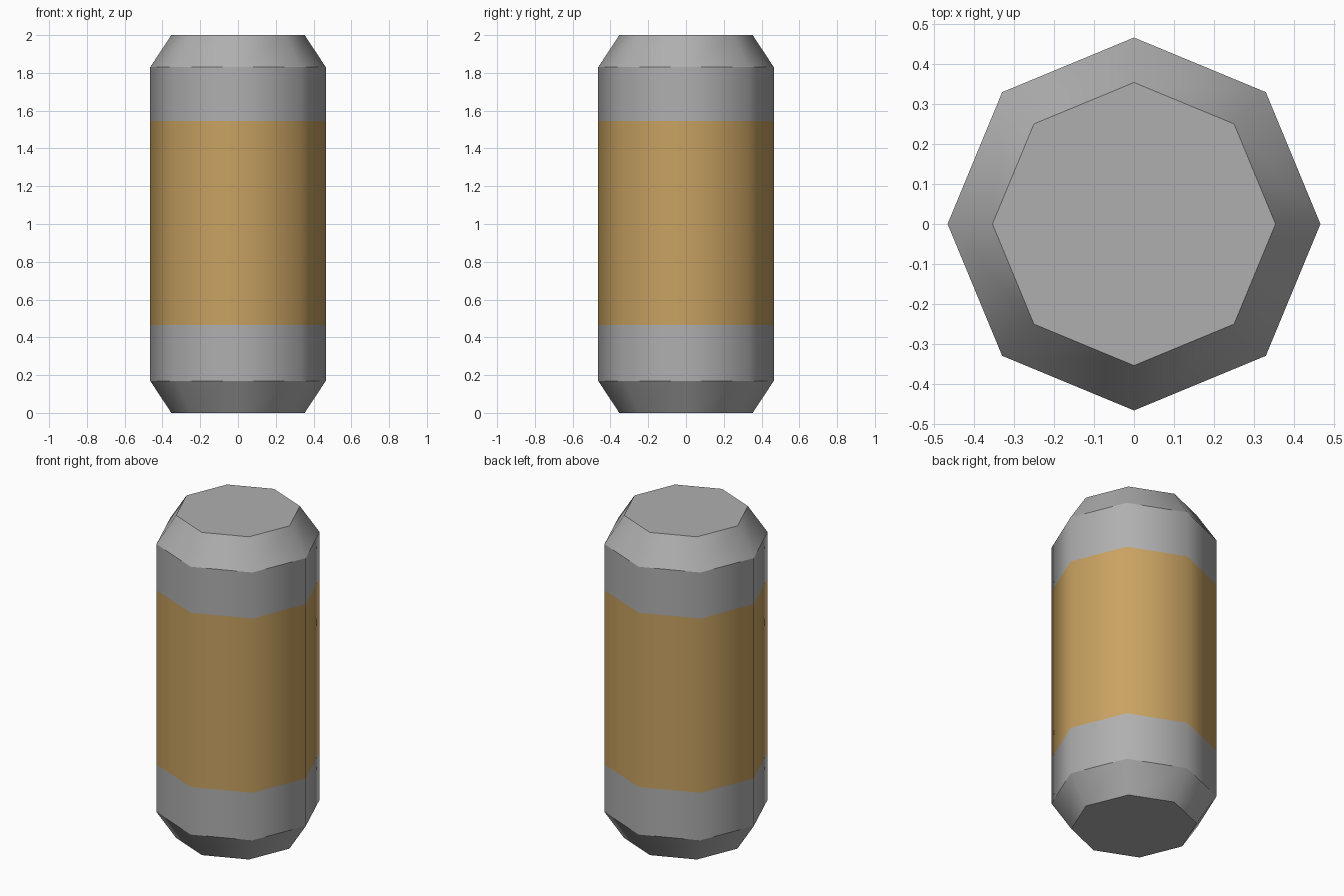
import bpy, bmesh, math

if "Cube" in bpy.data.objects:
    bpy.data.objects.remove(bpy.data.objects["Cube"])

SIDES = 8
R_BODY, R_END = 0.465, 0.353


def paint(name, rgb):
    mat = bpy.data.materials.new(name)
    mat.diffuse_color = (*rgb, 1)
    mat.use_nodes = True
    mat.node_tree.nodes["Principled BSDF"].inputs["Base Color"].default_value = mat.diffuse_color
    return mat


def octagon_shell(name, profile, material, cap=None):
    """Sweep (radius, z) points around z; cap is 'top', 'bottom' or None."""
    bm = bmesh.new()
    rings = [[bm.verts.new((r * math.cos(math.tau * i / SIDES),
                            r * math.sin(math.tau * i / SIDES), z))
              for i in range(SIDES)] for r, z in profile]
    for low, high in zip(rings, rings[1:]):
        for i in range(SIDES):
            j = (i + 1) % SIDES
            bm.faces.new((low[i], low[j], high[j], high[i])).smooth = True
    if cap == 'top':
        bm.faces.new(rings[-1])
    elif cap == 'bottom':
        bm.faces.new(rings[0][::-1])
    # Rim edges stay crisp, upright edges blend smoothly
    for e in bm.edges:
        if abs(e.verts[0].co.z - e.verts[1].co.z) < 1e-5:
            e.smooth = False
    mesh = bpy.data.meshes.new(name)
    bm.to_mesh(mesh)
    bm.free()
    mesh.materials.append(material)
    obj = bpy.data.objects.new(name, mesh)
    bpy.context.collection.objects.link(obj)
    return obj


grey = paint("grey_ends", (0.43, 0.43, 0.43))
tan = paint("tan_band", (0.58, 0.36, 0.12))

# Chamfered grey ends
octagon_shell("lower_end", [(R_END, 0), (R_BODY, 0.17), (R_BODY, 0.465)], grey, 'bottom')
octagon_shell("upper_end", [(R_BODY, 1.545), (R_BODY, 1.83), (R_END, 2)], grey, 'top')

# Tan middle band
octagon_shell("middle_band", [(R_BODY, 0.465), (R_BODY, 1.545)], tan)
